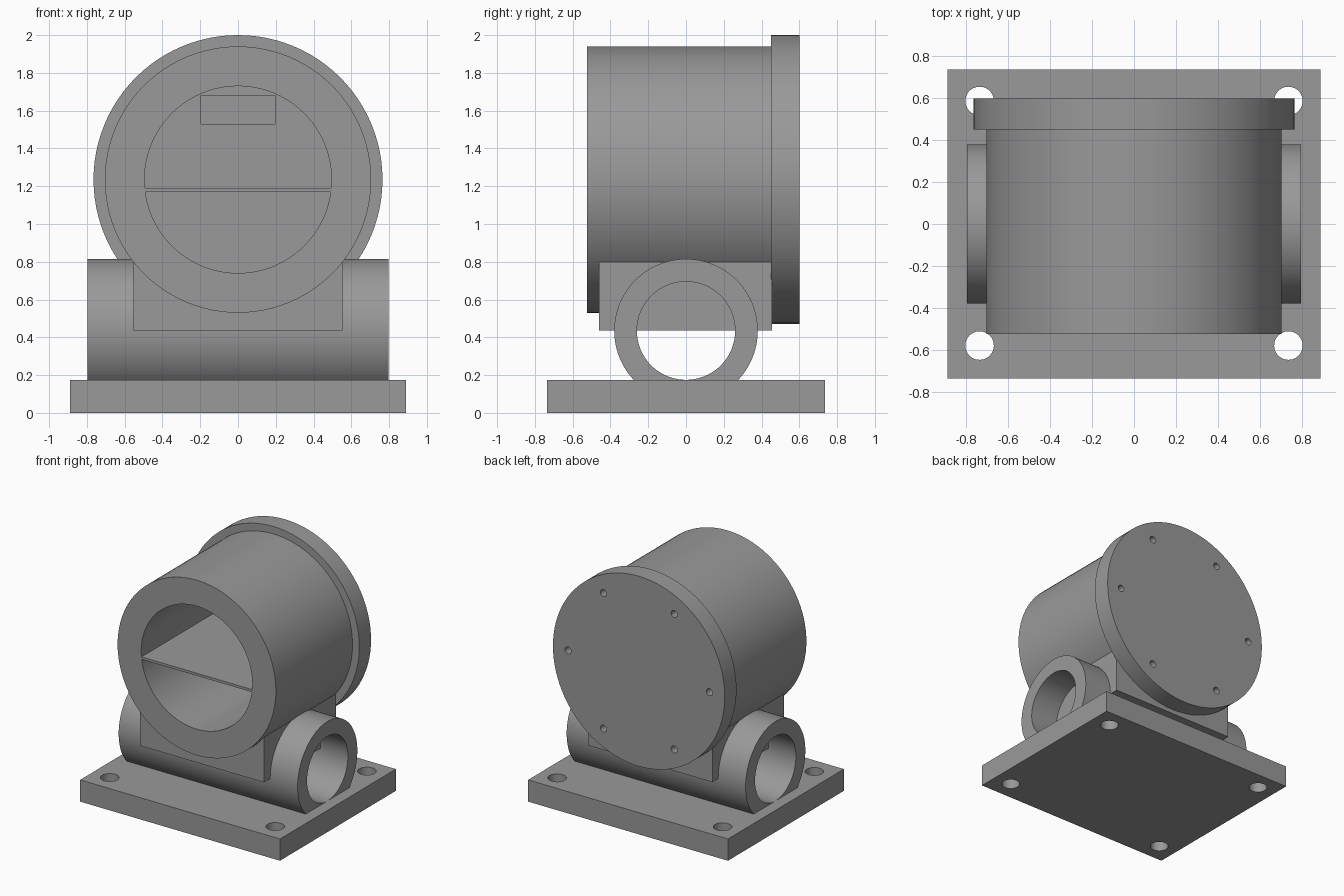
import bpy, math

if "Cube" in bpy.data.objects:
    bpy.data.objects.remove(bpy.data.objects["Cube"])

AXIS_Z = 1.235   # height of the drum axis
TUBE_Z = 0.435   # height of the cross tube axis

grey = bpy.data.materials.new("plain grey")
grey.diffuse_color = (0.32, 0.32, 0.32, 1)
grey.use_nodes = True
grey.node_tree.nodes["Principled BSDF"].inputs["Base Color"].default_value = grey.diffuse_color


def finish(obj, name):
    obj.name = name
    obj.data.materials.clear()
    obj.data.materials.append(grey)
    return obj


def box(name, x, y, z):
    """Box from (min, max) ranges."""
    bpy.ops.mesh.primitive_cube_add(size=1, location=[sum(r) / 2 for r in (x, y, z)])
    obj = bpy.context.object
    obj.scale = [r[1] - r[0] for r in (x, y, z)]
    bpy.ops.object.transform_apply(location=True, rotation=True, scale=True)
    return finish(obj, name)


def cylinder(name, radius, axis, span, centre, sides=96):
    """Cylinder along an axis; centre gives the two other coordinates in order."""
    mid = (span[0] + span[1]) / 2
    loc = list(centre)
    loc.insert("xyz".index(axis), mid)
    rot = {"x": (0, math.pi / 2, 0), "y": (math.pi / 2, 0, 0), "z": (0, 0, 0)}[axis]
    bpy.ops.mesh.primitive_cylinder_add(vertices=sides, radius=radius,
                                        depth=span[1] - span[0], location=loc, rotation=rot)
    bpy.ops.object.transform_apply(location=True, rotation=True, scale=True)
    return finish(bpy.context.object, name)


def combine(obj, other, operation="DIFFERENCE"):
    mod = obj.modifiers.new("combine", "BOOLEAN")
    mod.operation = operation
    mod.solver = "EXACT"
    mod.object = other
    bpy.context.view_layer.objects.active = obj
    bpy.ops.object.modifier_apply(modifier=mod.name)
    bpy.data.objects.remove(other)


def smooth(obj):
    bpy.ops.object.select_all(action="DESELECT")
    obj.select_set(True)
    bpy.context.view_layer.objects.active = obj
    bpy.ops.object.shade_smooth_by_angle(angle=math.radians(30))


# Base plate with a mounting hole in each corner
plate = box("base_plate", (-0.89, 0.89), (-0.737, 0.737), (0, 0.175))
for sx in (-1, 1):
    for y in (-0.58, 0.587):
        combine(plate, cylinder("hole", 0.068, "z", (-0.1, 0.3), (sx * 0.737, y), 48))

# Cross tube, bored along x and trimmed under the drum
tube = cylinder("cross_tube", 0.38, "x", (-0.797, 0.797), (0, TUBE_Z))
combine(tube, cylinder("bore", 0.26, "x", (-1, 1), (0, TUBE_Z)))
combine(tube, cylinder("trim", 0.65, "y", (-1, 1), (0, AXIS_Z)))

# Saddle block that joins the tube to the drum
saddle = box("saddle_block", (-0.553, 0.553), (-0.46, 0.455), (TUBE_Z, 0.86))
combine(saddle, cylinder("trim", 0.65, "y", (-1, 1), (0, AXIS_Z)))

# Drum with rear flange, front bore and a slot in the back wall
drum = cylinder("drum_housing", 0.705, "y", (-0.525, 0.5), (0, AXIS_Z))
combine(drum, cylinder("flange", 0.765, "y", (0.45, 0.6), (0, AXIS_Z)), "UNION")
combine(drum, cylinder("bore", 0.495, "y", (-0.8, 0.45), (0, AXIS_Z)))
combine(drum, box("slot", (-0.195, 0.195), (0.3, 0.52), (1.53, 1.68)))

# Six blind screw holes around the back
for i in range(6):
    a = math.radians(60 * i)
    centre = (0.63 * math.cos(a), AXIS_Z + 0.63 * math.sin(a))
    combine(drum, cylinder("screw_hole", 0.028, "y", (0.45, 0.7), centre, 24))

# Thin shelf across the bore
shelf = box("inner_shelf", (-0.493, 0.493), (-0.524, 0.46), (1.17, 1.19))

for part in (plate, tube, saddle, drum, shelf):
    smooth(part)
